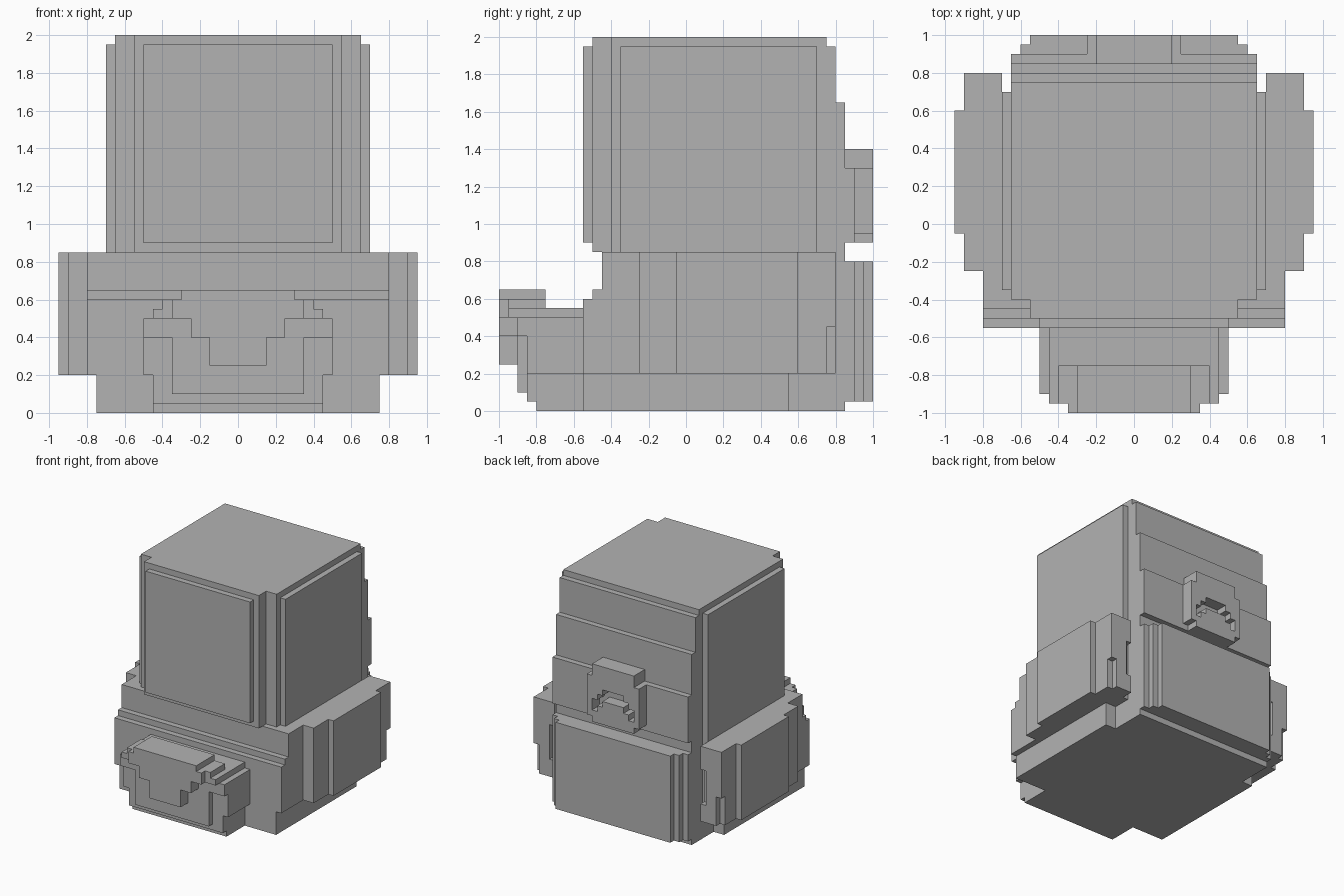
import bpy, bmesh

old = bpy.data.objects.get("Cube")
if old:
    bpy.data.objects.remove(old, do_unlink=True)

grey = bpy.data.materials.new("plain grey")
grey.use_nodes = True
grey.diffuse_color = (0.45, 0.45, 0.45, 1)
grey.node_tree.nodes["Principled BSDF"].inputs["Base Color"].default_value = (0.45, 0.45, 0.45, 1)


def add_box(bm, x0, x1, y0, y1, z0, z1):
    verts = bmesh.ops.create_cube(bm, size=1)["verts"]
    for v in verts:
        v.co.x = x1 if v.co.x > 0 else x0
        v.co.y = y1 if v.co.y > 0 else y0
        v.co.z = z1 if v.co.z > 0 else z0


def part(name, boxes, mirror=False):
    """One object from boxes (x0, x1, y0, y1, z0, z1), optionally mirrored in x."""
    bm = bmesh.new()
    for x0, x1, y0, y1, z0, z1 in boxes:
        add_box(bm, x0, x1, y0, y1, z0, z1)
        if mirror:
            add_box(bm, -x1, -x0, y0, y1, z0, z1)
    mesh = bpy.data.meshes.new(name)
    bm.to_mesh(mesh)
    bm.free()
    mesh.materials.append(grey)
    obj = bpy.data.objects.new(name, mesh)
    bpy.context.collection.objects.link(obj)
    return obj


def wide(name, boxes):
    """Centred boxes given as (half width, y0, y1, z0, z1)."""
    return part(name, [(-w, w, y0, y1, z0, z1) for w, y0, y1, z0, z1 in boxes])


# Upper compartment with notched front corners
wide("upper_body", [(0.65, -0.40, 0.75, 0.85, 2.0),
                    (0.55, -0.50, -0.40, 0.85, 2.0)])
wide("upper_front_panel", [(0.50, -0.55, -0.50, 0.90, 1.95)])
part("upper_side_panel", [(0.65, 0.70, -0.35, 0.70, 0.85, 1.95)], mirror=True)

# Stepped layers down the back
wide("back_layers", [(0.65, 0.75, 0.80, 0.85, 1.95),
                     (0.65, 0.80, 0.85, 0.80, 1.65),
                     (0.65, 0.85, 0.90, 0.90, 1.30)])

# Back buckle with a stepped arch opening, built in columns
wide("back_buckle_centre", [(0.10, 0.90, 1.0, 0.90, 1.10),
                            (0.20, 0.90, 1.0, 1.20, 1.40),
                            (0.20, 0.85, 0.90, 1.30, 1.40)])
part("back_buckle_side", [(0.10, 0.15, 0.90, 1.0, 0.90, 1.05),
                          (0.10, 0.20, 0.90, 1.0, 1.15, 1.20),
                          (0.15, 0.20, 0.90, 1.0, 0.90, 1.00),
                          (0.15, 0.20, 0.90, 1.0, 1.10, 1.15),
                          (0.20, 0.25, 0.90, 1.0, 0.95, 1.30)], mirror=True)

# Lower compartment with a stepped front edge
wide("lower_body", [(0.75, -0.55, 0.55, 0.0, 0.20),
                    (0.65, 0.55, 0.85, 0.0, 0.80),
                    (0.80, -0.45, 0.70, 0.20, 0.85),
                    (0.65, 0.70, 0.80, 0.80, 0.85),
                    (0.80, -0.50, -0.45, 0.20, 0.65),
                    (0.80, -0.55, -0.50, 0.20, 0.60)])

# Back pad with stepped sides
wide("lower_back_pad", [(0.65, 0.80, 0.90, 0.05, 0.80),
                        (0.60, 0.90, 0.95, 0.05, 0.80),
                        (0.55, 0.95, 1.0, 0.05, 0.80)])

# Side pockets, with slots in their back faces
part("side_pocket", [(0.70, 0.90, -0.25, 0.75, 0.20, 0.85),
                     (0.90, 0.95, -0.05, 0.60, 0.20, 0.85),
                     (0.70, 0.90, 0.75, 0.80, 0.65, 0.85),
                     (0.75, 0.90, 0.75, 0.80, 0.45, 0.65),
                     (0.75, 0.85, 0.75, 0.80, 0.20, 0.45),
                     (0.70, 0.75, 0.75, 0.80, 0.20, 0.35)], mirror=True)

# Front pouch
wide("front_pouch", [(0.45, -0.80, -0.55, 0.0, 0.05),
                     (0.45, -0.85, -0.55, 0.05, 0.20),
                     (0.50, -0.85, -0.55, 0.20, 0.40),
                     (0.50, -0.90, -0.55, 0.40, 0.50),
                     (0.35, -0.90, -0.85, 0.10, 0.40)])

# Pouch flap, stepped on top, with a tongue down the front
wide("pouch_flap", [(0.45, -0.95, -0.55, 0.50, 0.55),
                    (0.40, -0.95, -0.75, 0.55, 0.60),
                    (0.35, -1.0, -0.95, 0.50, 0.60),
                    (0.30, -1.0, -0.75, 0.60, 0.65)])
wide("flap_tongue", [(0.25, -1.0, -0.90, 0.40, 0.50),
                     (0.15, -1.0, -0.90, 0.25, 0.40)])
